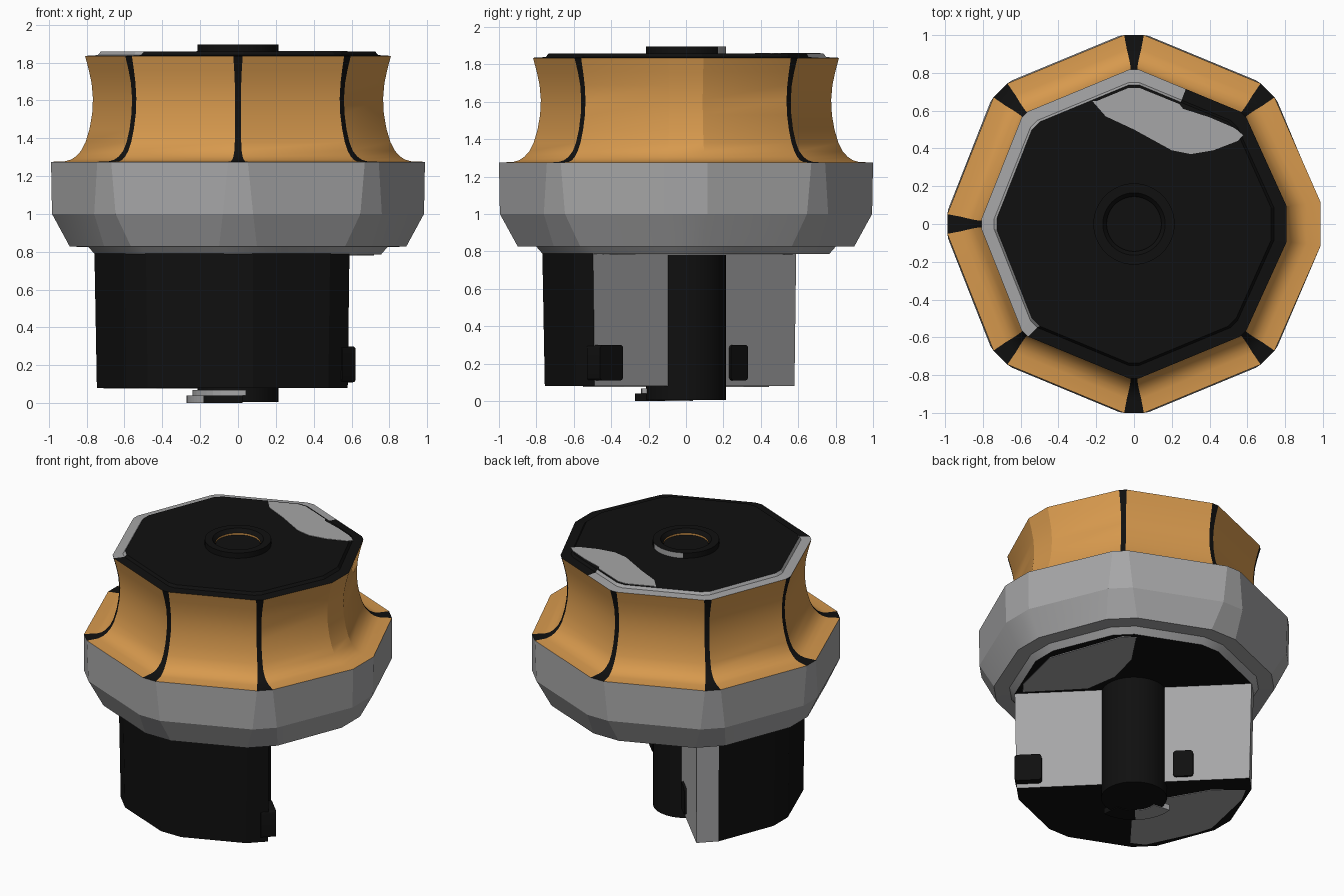
import bpy, bmesh, math
from mathutils import Vector

if "Cube" in bpy.data.objects:
    bpy.data.objects.remove(bpy.data.objects["Cube"])


def material(name, color):
    m = bpy.data.materials.new(name)
    m.diffuse_color = (*color, 1)
    m.use_nodes = True
    m.node_tree.nodes["Principled BSDF"].inputs["Base Color"].default_value = m.diffuse_color
    return m


BLACK, GREY, ORANGE = 0, 1, 2
MATS = [material("black", (0.005, 0.005, 0.005)),
        material("grey", (0.38, 0.38, 0.385)),
        material("amber", (0.68, 0.32, 0.075))]


def azimuth(v):
    return math.degrees(math.atan2(v.y, v.x)) % 360


def finish(bm, name, rule, smooth=True):
    """Colour faces by a rule and make the object."""
    bm.normal_update()
    for f in bm.faces:
        f.material_index = rule(f) if callable(rule) else rule
    me = bpy.data.meshes.new(name)
    bm.to_mesh(me)
    bm.free()
    for m in MATS:
        me.materials.append(m)
    ob = bpy.data.objects.new(name, me)
    bpy.context.collection.objects.link(ob)
    if smooth:
        bpy.context.view_layer.objects.active = ob
        ob.select_set(True)
        bpy.ops.object.shade_smooth_by_angle(angle=math.radians(20))
        ob.select_set(False)
    return ob


def bridge(bm, rings, cap_bottom, cap_top):
    vs = [[bm.verts.new(p) for p in ring] for ring in rings]
    n = len(vs[0])
    for a, b in zip(vs, vs[1:]):
        for i in range(n):
            j = (i + 1) % n
            bm.faces.new((a[i], a[j], b[j], b[i]))
    if cap_bottom:
        bm.faces.new(vs[0][::-1])
    if cap_top:
        bm.faces.new(vs[-1])


def octagon_loft(profile, cap_bottom=False, cap_top=False):
    """Stack octagons with trimmed corners; profile rows are z, corner radius, half trim."""
    bm = bmesh.new()
    rings = []
    for z, r, h in profile:
        ring = []
        for k in range(8):
            a = math.radians(45 * k)
            hk = max(h, 0.115 * r) if k == 0 else h
            rk = r * 0.988 if k in (0, 4) else r
            for s in (-hk, hk):
                ring.append((rk * math.cos(a) - s * math.sin(a), rk * math.sin(a) + s * math.cos(a), z))
        rings.append(ring)
    bridge(bm, rings, cap_bottom, cap_top)
    return bm


def round_loft(profile, cap_bottom=False, cap_top=False, n=48):
    bm = bmesh.new()
    rings = [[(r * math.cos(math.tau * i / n), r * math.sin(math.tau * i / n), z) for i in range(n)]
             for z, r in profile]
    bridge(bm, rings, cap_bottom, cap_top)
    return bm


def plate(name, pts, z0, z1, color):
    bm = bmesh.new()
    bridge(bm, [[(x, y, z) for x, y in pts] for z in (z0, z1)], True, True)
    bmesh.ops.recalc_face_normals(bm, faces=bm.faces)
    return finish(bm, name, color, False)


# Wide grey collar with a black underside
collar = octagon_loft([(0.785, 0.765, 0.07), (0.825, 0.80, 0.08), (0.827, 0.90, 0.10),
                       (1.0, 0.995, 0.08), (1.275, 1.0, 0.052)], cap_bottom=True)
finish(collar, "collar", lambda f: BLACK if f.normal.z < -0.95 and f.calc_center_median().z < 0.8 else GREY)

# Waisted amber body, black strips on every corner but the right one
body = octagon_loft([(1.275, 1.0, 0.052), (1.278, 0.925, 0.038), (1.287, 0.893, 0.03), (1.305, 0.865, 0.024),
                     (1.335, 0.838, 0.019), (1.38, 0.815, 0.017), (1.45, 0.794, 0.016), (1.53, 0.780, 0.016),
                     (1.61, 0.776, 0.016), (1.69, 0.783, 0.017), (1.76, 0.798, 0.02), (1.835, 0.818, 0.025)])


def strip_rule(f):
    a = azimuth(f.calc_center_median())
    off = abs((a + 22.5) % 45 - 22.5)
    return BLACK if off < 5 and 20 < a < 340 else ORANGE


finish(body, "body", strip_rule)

# Black lid with a partly grey border
lid = octagon_loft([(1.835, 0.818, 0.025), (1.839, 0.75, 0.025), (1.857, 0.735, 0.03)], cap_top=True)
a = math.radians(69)
bmesh.ops.bisect_plane(lid, geom=lid.verts[:] + lid.edges[:] + lid.faces[:], plane_co=(0, 0, 0),
                       plane_no=(-math.sin(a), math.cos(a), 0))
finish(lid, "lid", lambda f: GREY if f.calc_center_median().z < 1.855
       and 69 < azimuth(f.calc_center_median()) < 229 else BLACK, False)
plate("lid_patch", [(-.22, .65), (-.15, .57), (0, .5), (.2, .39), (.3, .37), (.42, .39), (.55, .44), (.58, .47),
                    (.54, .505), (.4, .565), (.26, .61), (.24, .635), (.03, .72), (-.03, .72), (-.2, .65)],
      1.855, 1.860, GREY)

# Raised hub ring on the lid with an amber bore
hub = round_loft([(1.85, 0.215), (1.895, 0.215), (1.895, 0.165), (1.87, 0.145), (1.68, 0.145)], cap_top=True)


def hub_rule(f):
    c = f.calc_center_median()
    if len(f.verts) > 4:
        return BLACK
    if c.xy.length < 0.15:
        return ORANGE
    return GREY if c.xy.length > 0.2 and 55 < azimuth(c) < 118 else BLACK


finish(hub, "hub_ring", hub_rule)

# Half-octagon stem, cut flat on the back right side
CUT = 0.065
n = Vector((1, 1, 0)).normalized()
t = Vector((-1, 1, 0)).normalized()
stem = octagon_loft([(0.08, 0.755, 0.08), (0.79, 0.768, 0.08)], True, True)
res = bmesh.ops.bisect_plane(stem, geom=stem.verts[:] + stem.edges[:] + stem.faces[:], plane_co=n * CUT,
                             plane_no=n, clear_outer=True)
bmesh.ops.contextual_create(stem, geom=[e for e in res["geom_cut"] if isinstance(e, bmesh.types.BMEdge)])
bmesh.ops.recalc_face_normals(stem, faces=stem.faces)
finish(stem, "stem", lambda f: GREY if f.normal.dot(n) > 0.98 or f.normal.dot(t) > 0.98 else BLACK, False)

# Central shaft below the collar
finish(round_loft([(0.005, 0.213), (0.79, 0.213)], True, False), "shaft", BLACK)


# Locking tabs under the shaft
def tab(name, a0, a1, r, z0, z1, color):
    angles = [math.radians(a0 + (a1 - a0) * i / 10) for i in range(11)]
    pts = [(r * math.cos(b), r * math.sin(b)) for b in angles]
    pts += [(0.15 * math.cos(b), 0.15 * math.sin(b)) for b in reversed(angles)]
    plate(name, pts, z0, z1, color)


tab("lock_tab_grey", 172, 228, 0.272, 0, 0.04, GREY)
tab("lock_tab_black", 228, 275, 0.272, 0, 0.04, BLACK)
tab("lock_step", 172, 280, 0.24, 0.04, 0.068, GREY)


# Rounded black nubs on the flat of the stem
def nub(name, t0, t1, depth):
    bm = bmesh.new()
    bmesh.ops.create_cube(bm, size=1)
    for v in bm.verts:
        p = t * ((t0 + t1) / 2 + v.co.x * (t1 - t0)) + n * (CUT + v.co.y * 2 * depth)
        v.co = (p.x, p.y, 0.205 + v.co.z * 0.19)
    bmesh.ops.recalc_face_normals(bm, faces=bm.faces)
    edges = [e for e in bm.edges if abs((e.verts[0].co - e.verts[1].co).normalized().dot(n)) > 0.9]
    bmesh.ops.bevel(bm, geom=edges, offset=0.02, segments=3, profile=0.5, affect='EDGES')
    finish(bm, name, BLACK)


nub("outer_nub", -0.765, -0.59, 0.05)
nub("inner_nub", 0.26, 0.39, 0.015)

# Grey patches on the undersides, drawn in axes along a slanted direction
w = math.radians(52)


def slanted(pts):
    return [(-u * math.sin(w) + d * math.cos(w), u * math.cos(w) + d * math.sin(w)) for u, d in pts]


plate("collar_patch", slanted([(-.72, .0), (-.5, .03), (-.3, .06), (-.13, .22), (-.03, .45), (-.01, .73),
                               (-.1, .74), (-.5, .49), (-.56, .45), (-.72, .1)]), 0.780, 0.786, GREY)
plate("stem_patch", slanted([(0, -.70), (.1, -.72), (.42, -.56), (.52, -.49), (.70, -.12), (.72, -.0),
                             (.5, .0), (.2, -.12), (.05, -.25), (0, -.42)]), 0.076, 0.081, GREY)
